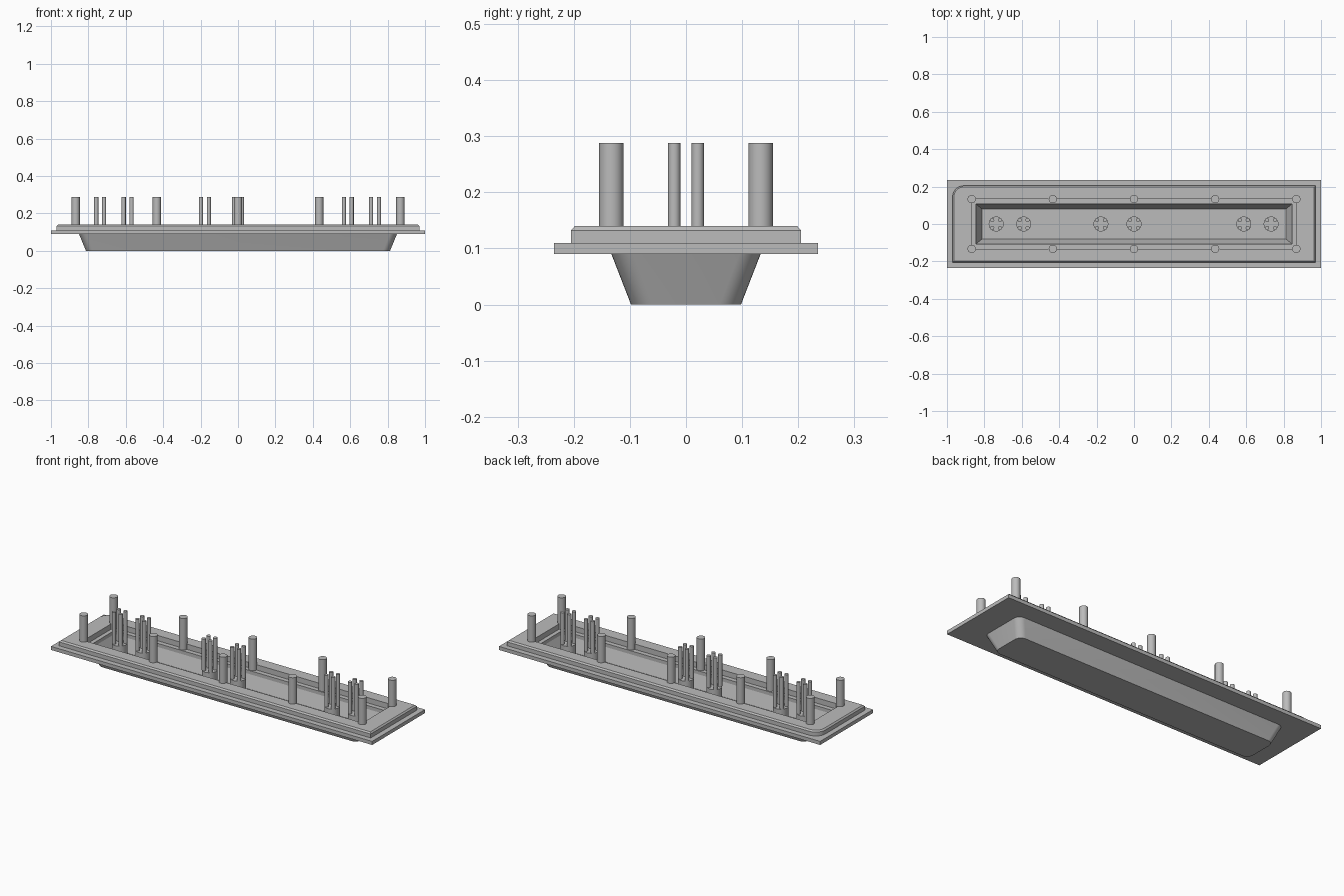
import bpy, bmesh, math

cube = bpy.data.objects.get("Cube")
if cube:
    bpy.data.objects.remove(cube, do_unlink=True)

grey = bpy.data.materials.new("plain_grey")
grey.use_nodes = True
grey.diffuse_color = (0.5, 0.5, 0.5, 1)
grey.node_tree.nodes["Principled BSDF"].inputs["Base Color"].default_value = (0.5, 0.5, 0.5, 1)

STEPS = 8
TOP, DECK, RIM_TOP, FLOOR = 0.288, 0.11, 0.14, 0.02


def finish(name, bm):
    bmesh.ops.remove_doubles(bm, verts=bm.verts, dist=1e-5)
    bmesh.ops.recalc_face_normals(bm, faces=bm.faces)
    mesh = bpy.data.meshes.new(name)
    bm.to_mesh(mesh)
    bm.free()
    mesh.materials.append(grey)
    obj = bpy.data.objects.new(name, mesh)
    bpy.context.collection.objects.link(obj)
    bpy.ops.object.select_all(action='DESELECT')
    obj.select_set(True)
    bpy.context.view_layer.objects.active = obj
    bpy.ops.object.shade_smooth_by_angle(angle=math.radians(25))
    return obj


def ring(bm, hx, hy, z, radii=(0, 0, 0, 0)):
    """Rectangle with one radius per corner, anticlockwise from +x +y."""
    verts = []
    for i, (sx, sy) in enumerate(((1, 1), (-1, 1), (-1, -1), (1, -1))):
        r = radii[i]
        for k in range(STEPS + 1):
            a = (i + k / STEPS) * math.pi / 2
            verts.append(bm.verts.new((sx * (hx - r) + r * math.cos(a),
                                       sy * (hy - r) + r * math.sin(a), z)))
    return verts


def loft(name, sections, closed):
    """Skin a stack of rings; closed joins last to first, else both ends are capped."""
    bm = bmesh.new()
    rings = [ring(bm, *s) for s in sections]
    pairs = list(zip(rings, rings[1:]))
    if closed:
        pairs.append((rings[-1], rings[0]))
    else:
        bm.faces.new(rings[0])
        bm.faces.new(rings[-1])
    for a, b in pairs:
        for i in range(len(a)):
            j = (i + 1) % len(a)
            bm.faces.new((a[i], a[j], b[j], b[i]))
    return finish(name, bm)


def cylinder(bm, x, y, z0, z1, r):
    res = bmesh.ops.create_cone(bm, cap_ends=True, segments=24, radius1=r, radius2=r, depth=z1 - z0)
    bmesh.ops.translate(bm, verts=res["verts"], vec=(x, y, (z0 + z1) / 2))


# Tapered tray: rounded outside, square-cornered inside
soft = (0.038,) * 4
loft("tray", [(0.813, 0.098, 0, soft), (0.85, 0.133, 0.09, soft),
              (0.845, 0.107, 0.09), (0.812, 0.08, FLOOR)], False)

# Flat flange plate around the tray mouth
loft("flange", [(1, 0.235, 0.09), (1, 0.235, DECK),
                (0.845, 0.107, DECK), (0.845, 0.107, 0.09)], True)

# Raised rim with a bevelled edge and one rounded corner
loft("rim", [(0.97, 0.205, DECK, (0, 0.06, 0, 0)),
             (0.97, 0.205, 0.132, (0, 0.06, 0, 0)),
             (0.963, 0.198, RIM_TOP, (0, 0.053, 0, 0)),
             (0.868, 0.133, RIM_TOP), (0.868, 0.133, DECK)], True)

# Two rows of mounting posts along the inner edge of the rim
for side, y in (("front", -0.133), ("back", 0.133)):
    for i in range(5):
        bm = bmesh.new()
        cylinder(bm, (i - 2) * 0.434, y, DECK, TOP, 0.022)
        finish(f"{side}_post_{i + 1}", bm)

# Clusters of four pins on round bases along the centre line
for i, x in enumerate((-0.737, -0.59, -0.177, 0, 0.587, 0.733)):
    bm = bmesh.new()
    cylinder(bm, x, 0, FLOOR, DECK, 0.04)
    finish(f"pin_base_{i + 1}", bm)
    bm = bmesh.new()
    for dx in (-0.021, 0.021):
        for dy in (-0.021, 0.021):
            cylinder(bm, x + dx, dy, DECK, TOP, 0.011)
    finish(f"pin_cluster_{i + 1}", bm)
